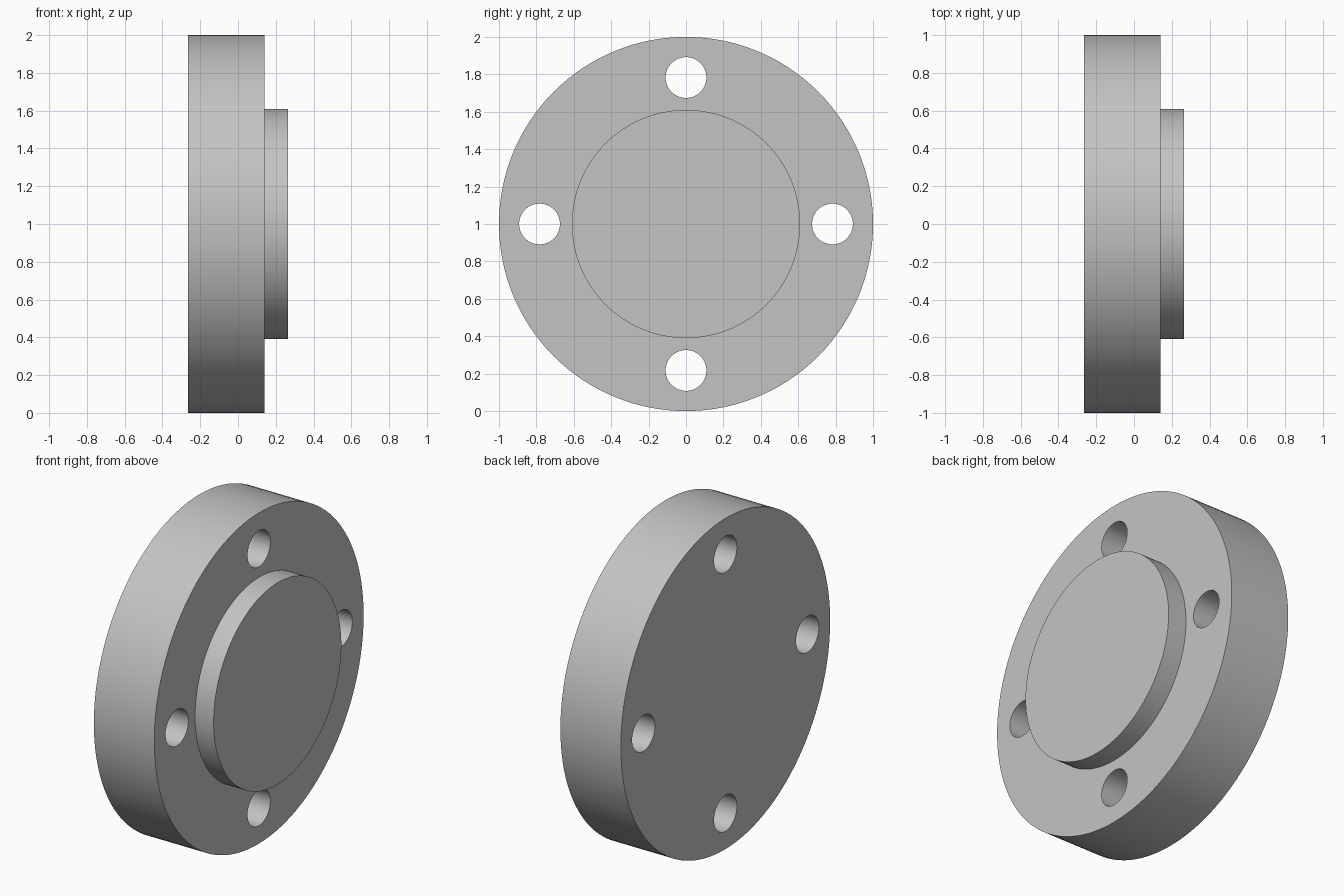
import bpy, bmesh, math
from mathutils import Matrix, Vector

SEGMENTS = 128
CENTRE_Z = 1.0

cube = bpy.data.objects.get("Cube")
if cube:
    bpy.data.objects.remove(cube, do_unlink=True)

# Single grey metal colour
grey = bpy.data.materials.new("grey_metal")
grey.use_nodes = True
colour = (0.55, 0.55, 0.55, 1.0)
grey.diffuse_color = colour
grey.node_tree.nodes["Principled BSDF"].inputs["Base Color"].default_value = colour


def add_object(name, bm):
    bmesh.ops.recalc_face_normals(bm, faces=bm.faces)
    mesh = bpy.data.meshes.new(name)
    bm.to_mesh(mesh)
    bm.free()
    mesh.materials.append(grey)
    obj = bpy.data.objects.new(name, mesh)
    bpy.context.collection.objects.link(obj)
    return obj


# Flange with raised boss: stepped profile (x, radius) turned about the x axis
profile = [(-0.264, 1.0), (0.14, 1.0), (0.14, 0.61), (0.264, 0.61)]
bm = bmesh.new()
rings = []
for x, radius in profile:
    angles = [2 * math.pi * i / SEGMENTS for i in range(SEGMENTS)]
    rings.append([bm.verts.new((x, radius * math.cos(a), CENTRE_Z + radius * math.sin(a)))
                  for a in angles])
for a, b in zip(rings, rings[1:]):
    for i in range(SEGMENTS):
        j = (i + 1) % SEGMENTS
        bm.faces.new((a[i], a[j], b[j], b[i]))
bm.faces.new(rings[0])
bm.faces.new(rings[-1])
flange = add_object("flange", bm)

# Four bolt holes on a circle around the boss
bm = bmesh.new()
for k in range(4):
    angle = k * math.pi / 2
    spot = Vector((0, 0.783 * math.cos(angle), CENTRE_Z + 0.783 * math.sin(angle)))
    bmesh.ops.create_cone(bm, cap_ends=True, segments=64, radius1=0.109, radius2=0.109,
                          depth=1.0,
                          matrix=Matrix.Translation(spot) @ Matrix.Rotation(math.pi / 2, 4, "Y"))
cutter = add_object("bolt_hole_cutter", bm)
cutter.hide_render = True

bpy.ops.object.select_all(action="DESELECT")
flange.select_set(True)
bpy.context.view_layer.objects.active = flange
cut = flange.modifiers.new("bolt_holes", "BOOLEAN")
cut.operation = "DIFFERENCE"
cut.solver = "EXACT"
cut.object = cutter
bpy.ops.object.modifier_apply(modifier=cut.name)
bpy.data.objects.remove(cutter, do_unlink=True)

# Smooth round walls, sharp rims
bpy.ops.object.shade_smooth_by_angle(angle=math.radians(30))
